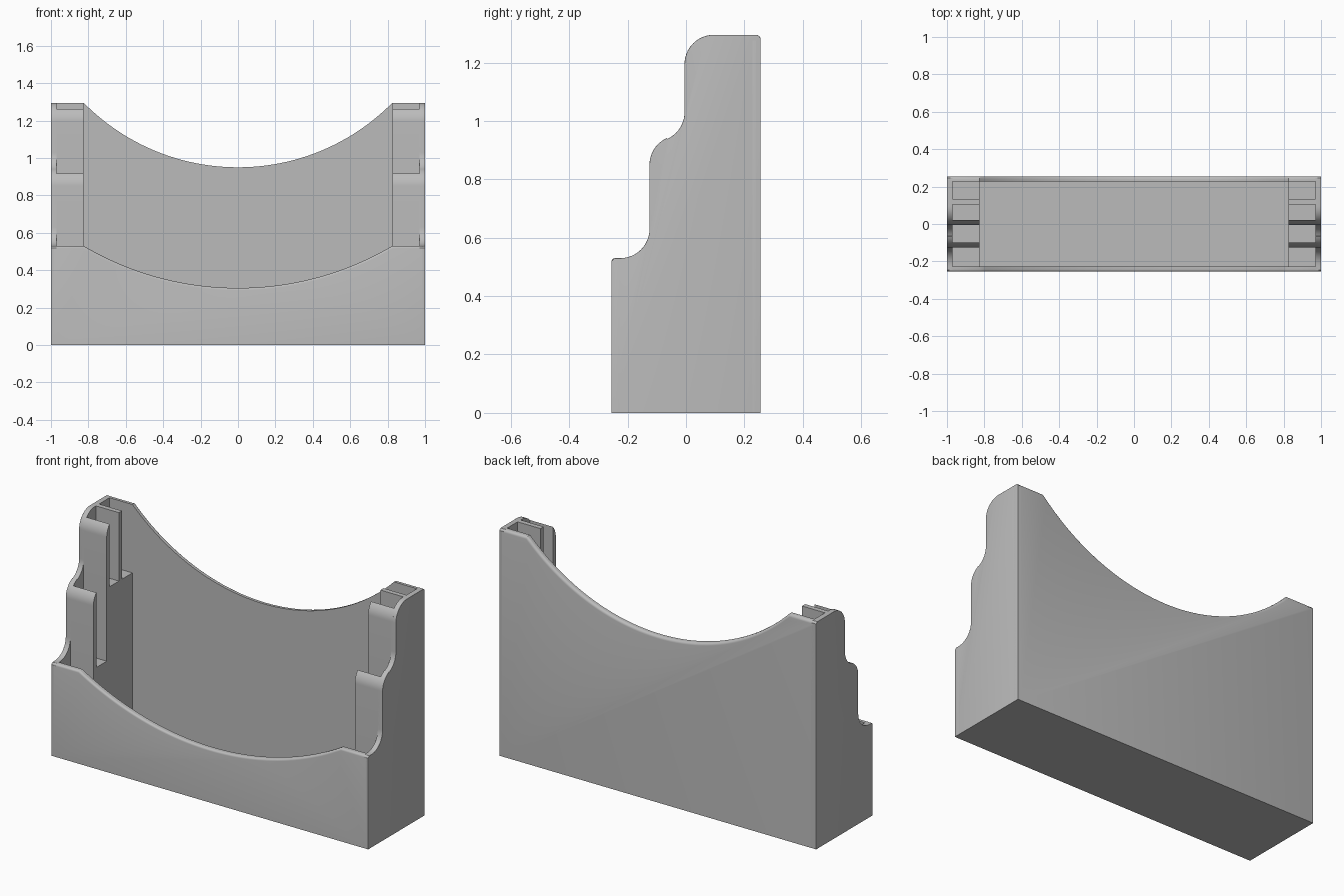
import bpy, bmesh
from math import sin, cos, radians, sqrt, asin

if "Cube" in bpy.data.objects:
    bpy.data.objects.remove(bpy.data.objects["Cube"])

grey = bpy.data.materials.new("plain grey")
grey.use_nodes = True
colour = (0.5, 0.5, 0.5, 1)
grey.diffuse_color = colour
grey.node_tree.nodes["Principled BSDF"].inputs["Base Color"].default_value = colour

HALF_X, HALF_Y, TOP, FRONT_TOP = 1.0, 0.255, 1.295, 0.53
IN_X, IN_Y, POST_X = 0.97, 0.227, 0.825
R = 0.1


def arc(cx, cz, r, a0, a1, n=12):
    steps = [radians(a0 + (a1 - a0) * i / n) for i in range(n + 1)]
    return [(cx + r * cos(a), cz + r * sin(a)) for a in steps]


def prism(name, outline, axis, inner, outer, rim=0.0, mirror=False):
    """Extrude a (u, z) outline along x or y; round the outer rim above the base."""
    bm = bmesh.new()

    def point(u, z, d):
        return bm.verts.new((d, u, z) if axis == "x" else (u, d, z))

    a = [point(u, z, inner) for u, z in outline]
    b = [point(u, z, outer) for u, z in outline]
    bm.faces.new(a)
    bm.faces.new(b)
    n = len(a)
    for i in range(n):
        j = (i + 1) % n
        bm.faces.new((a[i], a[j], b[j], b[i]))
    bmesh.ops.recalc_face_normals(bm, faces=bm.faces)
    if rim:
        edges = [e for e in bm.edges if all(v in b for v in e.verts)
                 and max(v.co.z for v in e.verts) > 0.001]
        bmesh.ops.bevel(bm, geom=edges, offset=rim, segments=4, profile=0.5,
                        affect="EDGES", clamp_overlap=True)
    mesh = bpy.data.meshes.new(name)
    bm.to_mesh(mesh)
    bm.free()
    mesh.materials.append(grey)
    ob = bpy.data.objects.new(name, mesh)
    bpy.context.collection.objects.link(ob)
    if mirror:
        ob.modifiers.new("mirror", "MIRROR")
    bpy.ops.object.select_all(action="DESELECT")
    ob.select_set(True)
    bpy.context.view_layer.objects.active = ob
    bpy.ops.object.shade_smooth_by_angle(angle=radians(32))
    return ob


def block(name, y0, y1, z0, z1):
    """Box filling the end post, on both ends."""
    outline = [(y0, z0), (y1, z0), (y1, z1), (y0, z1)]
    return prism(name, outline, "x", IN_X + 0.01, POST_X, mirror=True)


def scooped(top, low):
    """Wall outline with a circular dip in its top edge."""
    sag = top - low
    r = (POST_X ** 2 + sag ** 2) / (2 * sag)
    half = asin(POST_X / r) * 180 / 3.14159265
    dip = arc(0, low + r, r, 270 + half, 270 - half, 48)
    c = 0.02
    corner = arc(HALF_X - c, top - c, c, 0, 90, 4)
    left = [(-x, z) for x, z in reversed(corner)]
    return [(-HALF_X, 0), (HALF_X, 0)] + corner + dip + left


# Front and back walls
prism("back_wall", scooped(TOP, 0.95), "y", IN_Y, HALF_Y, 0.015)
prism("front_wall", scooped(FRONT_TOP, 0.305), "y", -IN_Y, -HALF_Y, 0.012)

# Side walls with stepped, rounded front edge
profile = [(HALF_Y, 0), (HALF_Y, TOP - 0.01), (HALF_Y - 0.01, TOP)]
profile += arc(-0.005 + R, TOP - R, R, 90, 180)
profile += arc(-0.105, 1.03, R, 360, 294)
profile += arc(-0.025, 0.85, R, 114, 180)
profile += arc(-0.225, FRONT_TOP + R, R, 360, 270)
profile += [(-HALF_Y + 0.01, FRONT_TOP), (-HALF_Y, FRONT_TOP - 0.01), (-HALF_Y, 0)]
prism("side_wall", profile, "x", IN_X, HALF_X, 0.02, mirror=True)

# Floor
prism("floor", [(-IN_Y, 0), (IN_Y, 0), (IN_Y, 0.02), (-IN_Y, 0.02)], "x", -IN_X, IN_X)

# Stepped ledges that carry the slots
block("rear_ledge", -0.005, IN_Y + 0.01, 0, 0.905)
block("middle_ledge", -0.125, -0.005, 0, 0.49)
block("front_ledge", -IN_Y - 0.01, -0.125, 0, 0.12)

# Slot dividers; the front two have rounded tops
block("rear_divider", 0.105, 0.133, 0.9, TOP)
for name, y0, zc, base in (("middle_divider", -0.005, TOP - R, 0.9),
                           ("front_divider", -0.125, 0.85, 0.48)):
    thick = 0.026
    curve = [(y0 + thick * (i / 8) ** 2, 0) for i in range(9)]
    curve = [(y, zc + sqrt(max(0, R ** 2 - (R - y + y0) ** 2))) for y, _ in curve]
    outline = [(y0 + thick, base), (y0, base)] + curve
    prism(name, outline, "x", IN_X + 0.01, POST_X, mirror=True)
